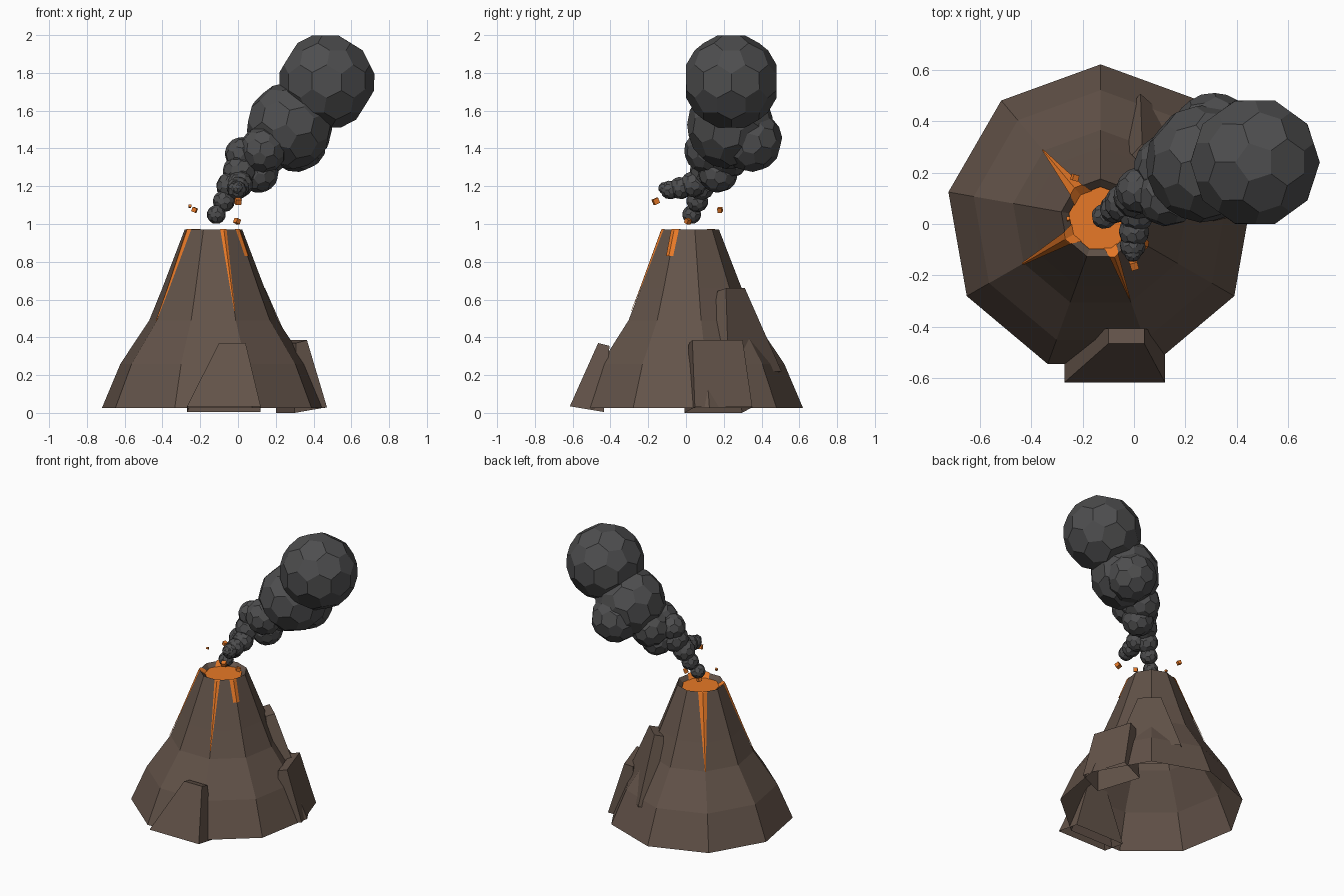
import bpy, bmesh
from math import sin, cos, radians
from mathutils import Vector, Matrix

if "Cube" in bpy.data.objects:
    bpy.data.objects.remove(bpy.data.objects["Cube"])

AX, AY, SIDES = -0.13, 0.02, 9


def material(name, rgb):
    m = bpy.data.materials.new(name)
    m.diffuse_color = (*rgb, 1)
    m.use_nodes = True
    m.node_tree.nodes["Principled BSDF"].inputs["Base Color"].default_value = m.diffuse_color
    return m


ROCK = material("rock_brown", (0.125, 0.087, 0.067))
LAVA = material("lava_orange", (0.80, 0.19, 0.02))
SMOKE = material("smoke_grey", (0.075, 0.075, 0.077))


def finish(bm, name, mat):
    bmesh.ops.recalc_face_normals(bm, faces=bm.faces)
    me = bpy.data.meshes.new(name)
    bm.to_mesh(me)
    bm.free()
    me.materials.append(mat)
    ob = bpy.data.objects.new(name, me)
    bpy.context.collection.objects.link(ob)
    return ob


def polar(angle, r, t, z):
    """Point at radial distance r and tangential offset t from the cone axis."""
    a = radians(angle)
    return Vector((AX + r * cos(a) - t * sin(a), AY + r * sin(a) + t * cos(a), z))


def hull(bm, points):
    verts = [bm.verts.new(p) for p in points]
    out = bmesh.ops.convex_hull(bm, input=verts)
    junk = {g for g in out["geom_interior"] + out["geom_unused"] if isinstance(g, bmesh.types.BMVert)}
    bmesh.ops.delete(bm, geom=list(junk), context='VERTS')
    bmesh.ops.dissolve_limit(bm, angle_limit=radians(4), verts=bm.verts, edges=bm.edges)


# Hollow nine-sided cone with the crater wall turned inwards
PROFILE = [(0.60, 0.025), (0.50, 0.26), (0.345, 0.49), (0.275, 0.66), (0.155, 0.97)]


def cone_radius(z):
    for (r0, z0), (r1, z1) in zip(PROFILE, PROFILE[1:]):
        if z <= z1:
            return r0 + (r1 - r0) * (z - z0) / (z1 - z0)
    return PROFILE[-1][0]


bm = bmesh.new()
rings = [[bm.verts.new(polar(90 + 40 * i, r, 0, z)) for i in range(SIDES)]
         for r, z in PROFILE + [(0.118, 0.93)]]
for lo, hi in zip(rings, rings[1:]):
    for i in range(SIDES):
        j = (i + 1) % SIDES
        bm.faces.new((lo[i], lo[j], hi[j], hi[i]))
finish(bm, "volcano_cone", ROCK)

# Lava pool in the crater
bm = bmesh.new()
bm.faces.new([bm.verts.new(polar(90 + 40 * i, 0.125, 0, 0.945)) for i in range(SIDES)])
finish(bm, "lava_pool", LAVA)


# Lava streaks running down the cone's ridges
def streak(name, angle, z_end, w_top, w_end):
    bm = bmesh.new()
    path = [(0.115, 0.945, w_top * 1.5), (0.152, 0.974, w_top)]
    for z in [0.966, 0.83, 0.66, 0.55]:
        if z > z_end:
            path.append((cone_radius(z), z, w_end + (w_top - w_end) * (z - z_end) / (0.97 - z_end)))
    path.append((cone_radius(z_end), z_end, w_end))
    rows = [[bm.verts.new(polar(angle, r + 0.006 - (0.36 * w if t else 0), t * w, z))
             for t in (-1, 0, 1)] for r, z, w in path]
    for a, b in zip(rows, rows[1:]):
        for k in (0, 1):
            bm.faces.new((a[k], a[k + 1], b[k + 1], b[k]))
    finish(bm, name, LAVA)


streak("lava_streak_left", 210, 0.49, 0.026, 0.005)
streak("lava_streak_front", 290, 0.54, 0.018, 0.003)
streak("lava_streak_back", 130, 0.49, 0.03, 0.003)
streak("lava_streak_right", 329, 0.83, 0.024, 0.022)


# Tapered rock slabs, open below: (offset, half width, radius, z) at bottom and top
def slab(name, angle, bottom, top):
    bm = bmesh.new()
    pts = []
    for (off, w, r, z), depth, drop in ((bottom, 0.18, 0.03), (top, 0.06, 0.015)):
        for s in (-1, 1):
            pts += [polar(angle, r, off + s * w, z), polar(angle, r - depth, off + s * w, z - drop)]
    hull(bm, pts)
    bmesh.ops.recalc_face_normals(bm, faces=bm.faces)
    under = [f for f in bm.faces if f.normal.z < -0.7]
    bmesh.ops.delete(bm, geom=under, context='FACES')
    finish(bm, name, ROCK)


slab("rock_slab_front", 270, (0.055, 0.195, 0.635, 0.035), (0.10, 0.07, 0.485, 0.37))
slab("rock_slab_right", 18, (0.0, 0.16, 0.58, 0.03), (0.0, 0.14, 0.475, 0.385))
slab("rock_slab_back", 48, (0.0, 0.21, 0.465, 0.22), (0.0, 0.075, 0.325, 0.66))

# Smoke puffs: faceted balls of pentagons and hexagons (x, y, z, radius)
PUFFS = [
    (0.47, 0.24, 1.755, 0.255), (0.275, 0.235, 1.52, 0.23), (0.31, 0.345, 1.44, 0.165),
    (0.13, 0.115, 1.39, 0.125), (0.13, 0.22, 1.37, 0.13), (0.11, 0.17, 1.27, 0.105),
    (0.02, 0.13, 1.37, 0.09), (0.01, 0.11, 1.28, 0.09), (-0.04, 0.08, 1.20, 0.075),
    (-0.075, 0.06, 1.12, 0.058), (-0.115, 0.03, 1.05, 0.05), (0.01, 0.04, 1.21, 0.07),
    (0.00, -0.03, 1.19, 0.06), (-0.005, -0.085, 1.18, 0.05), (-0.005, -0.115, 1.19, 0.032),
]
src = bmesh.new()
bmesh.ops.create_icosphere(src, subdivisions=2, radius=1)
ball = [f.calc_center_median().normalized() for f in src.faces]
src.free()
for n, (x, y, z, r) in enumerate(PUFFS):
    bm = bmesh.new()
    turn = Matrix.Rotation(n * 0.7, 3, 'Z') @ Matrix.Rotation(n * 1.1, 3, 'X')
    hull(bm, [Vector((x, y, z)) + turn @ p * r for p in ball])
    finish(bm, f"smoke_puff_{n + 1}", SMOKE)

# Flying embers
EMBERS = [(0.0, -0.16, 1.12, 0.03), (-0.23, 0.18, 1.075, 0.024),
          (-0.005, 0.01, 1.015, 0.026), (-0.255, 0.02, 1.095, 0.014)]
for n, (x, y, z, s) in enumerate(EMBERS):
    bm = bmesh.new()
    rot = Matrix.Rotation(0.3 + n, 4, 'Z') @ Matrix.Rotation(0.4, 4, 'X')
    bmesh.ops.create_cube(bm, size=s, matrix=Matrix.Translation((x, y, z)) @ rot)
    finish(bm, f"ember_{n + 1}", LAVA)
